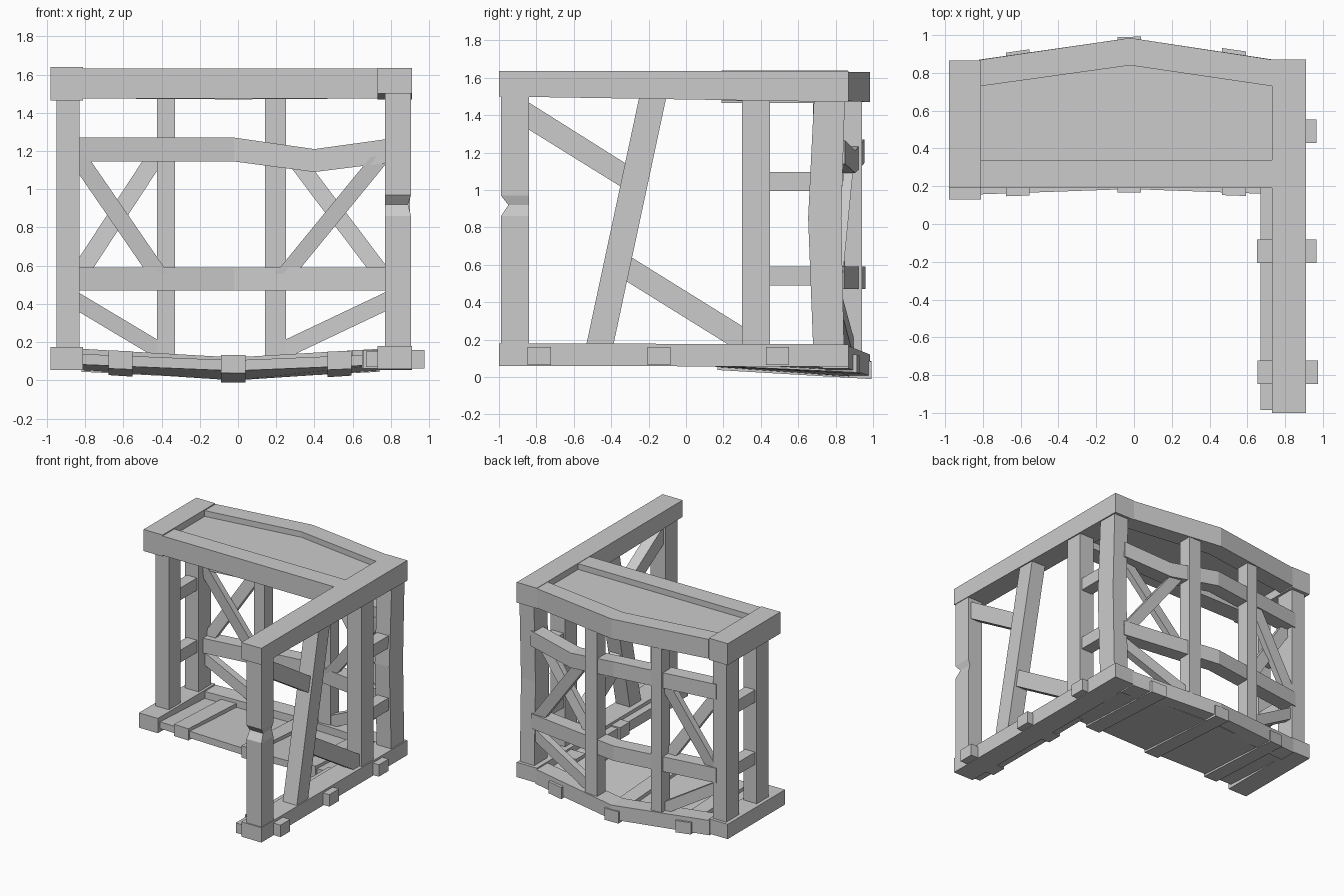
import bpy

if "Cube" in bpy.data.objects:
    bpy.data.objects.remove(bpy.data.objects["Cube"])


def beam(name, axis, stations):
    """Rectangular beam through stations (t, a0, a1, b0, b1) along an axis.
    x: a=y b=z;  y: a=x b=z;  z: a=x b=y."""
    place = {'x': lambda t, a, b: (t, a, b),
             'y': lambda t, a, b: (a, t, b),
             'z': lambda t, a, b: (a, b, t)}[axis]
    verts, faces = [], []
    for t, a0, a1, b0, b1 in stations:
        verts += [place(t, a, b) for a, b in ((a0, b0), (a1, b0), (a1, b1), (a0, b1))]
    for s in range(len(stations) - 1):
        k = 4 * s
        for i in range(4):
            j = (i + 1) % 4
            faces.append((k + i, k + j, k + 4 + j, k + 4 + i))
    n = len(verts) - 4
    faces += [(3, 2, 1, 0), (n, n + 1, n + 2, n + 3)]
    if axis == 'y':
        faces = [f[::-1] for f in faces]
    mesh = bpy.data.meshes.new(name)
    mesh.from_pydata(verts, [], [f[::-1] for f in faces])
    mesh.flip_normals()
    ob = bpy.data.objects.new(name, mesh)
    bpy.context.collection.objects.link(ob)
    return ob


def box(name, x0, x1, y0, y1, z0, z1):
    return beam(name, 'z', [(z0, x0, x1, y0, y1), (z1, x0, x1, y0, y1)])


def bulge(x):
    """How far the bowed back wall swells at x (0 at ends, 1 in the middle)."""
    return max(0, 1 - abs(x + 0.02) / 0.85)


# Top frame
beam("top_side_arm", 'y', [(-1, .73, .91, 1.5, 1.635), (.87, .73, .91, 1.47, 1.635)])
box("top_left_beam", -.98, -.81, .19, .865, 1.465, 1.64)
box("top_front_beam", -.81, .73, .19, .34, 1.475, 1.632)
beam("top_back_beam", 'x', [(-.81, .73, .87, 1.475, 1.632), (-.02, .84, .985, 1.47, 1.63),
                            (.73, .73, .87, 1.475, 1.632)])
beam("top_panel", 'x', [(-.82, .3, .76, 1.53, 1.585), (-.02, .3, .87, 1.53, 1.585),
                        (.74, .3, .76, 1.53, 1.585)])

# Bottom frame, sagging towards the middle of the back
beam("bottom_side_beam", 'y', [(-1, .73, .91, .06, .18), (.87, .73, .91, .055, .175)])
box("bottom_inner_strip", .67, .74, -.985, .2, .07, .15)
box("bottom_left_beam", -.98, -.81, .13, .865, .055, .175)
beam("bottom_back_beam", 'x', [(-.82, .73, .87, .045, .165), (-.02, .84, .985, .005, .12),
                               (.74, .73, .87, .045, .165)])


def floor_slab(name, xs, y_front, y_back, top, thick):
    """Floor piece that slopes down to the back and to the middle."""
    verts = []
    for x in xs:
        g = bulge(x)
        zf, zb = top - .035 * g, top - .03 - .055 * g
        yf, yb = y_front + .03 * g, y_back + .12 * g
        verts += [(x, yf, zf), (x, yb, zb), (x, yb, zb - thick), (x, yf, zf - thick)]
    faces = [(3, 2, 1, 0)]
    for s in range(len(xs) - 1):
        k = 4 * s
        faces += [(k + i, k + (i + 1) % 4, k + 4 + (i + 1) % 4, k + 4 + i) for i in range(4)]
    n = len(verts) - 4
    faces.append((n, n + 1, n + 2, n + 3))
    mesh = bpy.data.meshes.new(name)
    mesh.from_pydata(verts, [], faces)
    ob = bpy.data.objects.new(name, mesh)
    bpy.context.collection.objects.link(ob)
    return ob


floor_slab("floor_panel", (-.82, -.02, .74), .155, .76, .14, .055)
for i, x in enumerate((-.615, -.025, .53)):
    floor_slab(f"floor_joist_{i}", (x - .063, x + .063), .14, .88, .165, .095)
for i, (y, x0, x1) in enumerate(((-.785, .655, .975), (-.145, .65, .965), (.49, .6, .965))):
    box(f"side_joist_{i}", x0, x1, y - .062, y + .062, .063, .16)

# Front right post with a chipped front edge
beam("front_right_post", 'z', [(.15, .77, .905, -.99, -.84), (.86, .77, .905, -.99, -.84),
                               (.92, .77, .89, -.95, -.84), (.97, .77, .905, -.99, -.84),
                               (1.52, .77, .905, -.99, -.84)])
# Bent back right corner post and straight back left one
beam("back_right_post", 'z', [(.15, .77, .9, .68, .845), (.85, .77, .9, .653, .83),
                              (1.5, .77, .9, .685, .85)])
box("back_left_post", -.95, -.83, .68, .84, .12, 1.5)

# Side posts and rungs
for side, x0, x1 in (("left", -.95, -.83), ("right", .77, .9)):
    box(f"{side}_side_post", x0, x1, .3, .45, .12, 1.5)
    for i, z in enumerate((.49, .995)):
        box(f"{side}_rung_{i}", x0 + .015, x1 - .015, .44, .7, z, z + .1)

# Leaning post and braces in the side arm
beam("leaning_post", 'z', [(.14, .775, .9, -.54, -.395), (1.52, .775, .9, -.245, -.1)])
beam("side_upper_brace", 'y', [(-.86, .79, .88, 1.335, 1.48), (-.28, .79, .88, .975, 1.115)])
beam("side_lower_brace", 'y', [(-.34, .79, .88, .525, .67), (.32, .79, .88, .115, .26)])

# Bowed back rails, the upper one dented
beam("back_lower_rail", 'x', [(-.86, .73, .845, .47, .59), (-.02, .84, .96, .47, .59),
                              (.8, .73, .845, .47, .59)])
beam("back_upper_rail", 'x', [(-.86, .73, .845, 1.145, 1.27), (-.02, .84, .955, 1.145, 1.27),
                              (.4, .785, .905, 1.09, 1.21), (.8, .73, .85, 1.14, 1.265)])

# Back wall studs
box("back_stud_left", -.425, -.33, .81, .92, .08, 1.52)
box("back_stud_right", .14, .25, .83, .94, .08, 1.52)

# Back wall braces: a cross in each upper bay and a diagonal below
for side, steep_out, steep_in, low in (
        ("left", (-.84, -.42), (-.43, -.83), (-.86, -.4)),
        ("right", (.75, .25), (.29, .75), (.8, .22))):
    for kind, (xt, xb), off in (("front", steep_out, -.025), ("rear", steep_in, .025)):
        yt, yb = (.78 + .11 * bulge(x) + off for x in (xt, xb))
        beam(f"{side}_cross_{kind}", 'z',
             [(.56, xb - .055, xb + .055, yb - .025, yb + .025),
              (1.17, xt - .055, xt + .055, yt - .025, yt + .025)])
    ends = [(x, .76 + .11 * bulge(x), .82 + .11 * bulge(x), z, z + .1)
            for x, z in zip(low, (.375, .1))]
    beam(f"{side}_low_brace", 'x', sorted(ends))

# Make every face point outwards
import bmesh
for ob in bpy.context.collection.objects:
    bm = bmesh.new()
    bm.from_mesh(ob.data)
    bmesh.ops.recalc_face_normals(bm, faces=bm.faces)
    bm.to_mesh(ob.data)
    bm.free()
